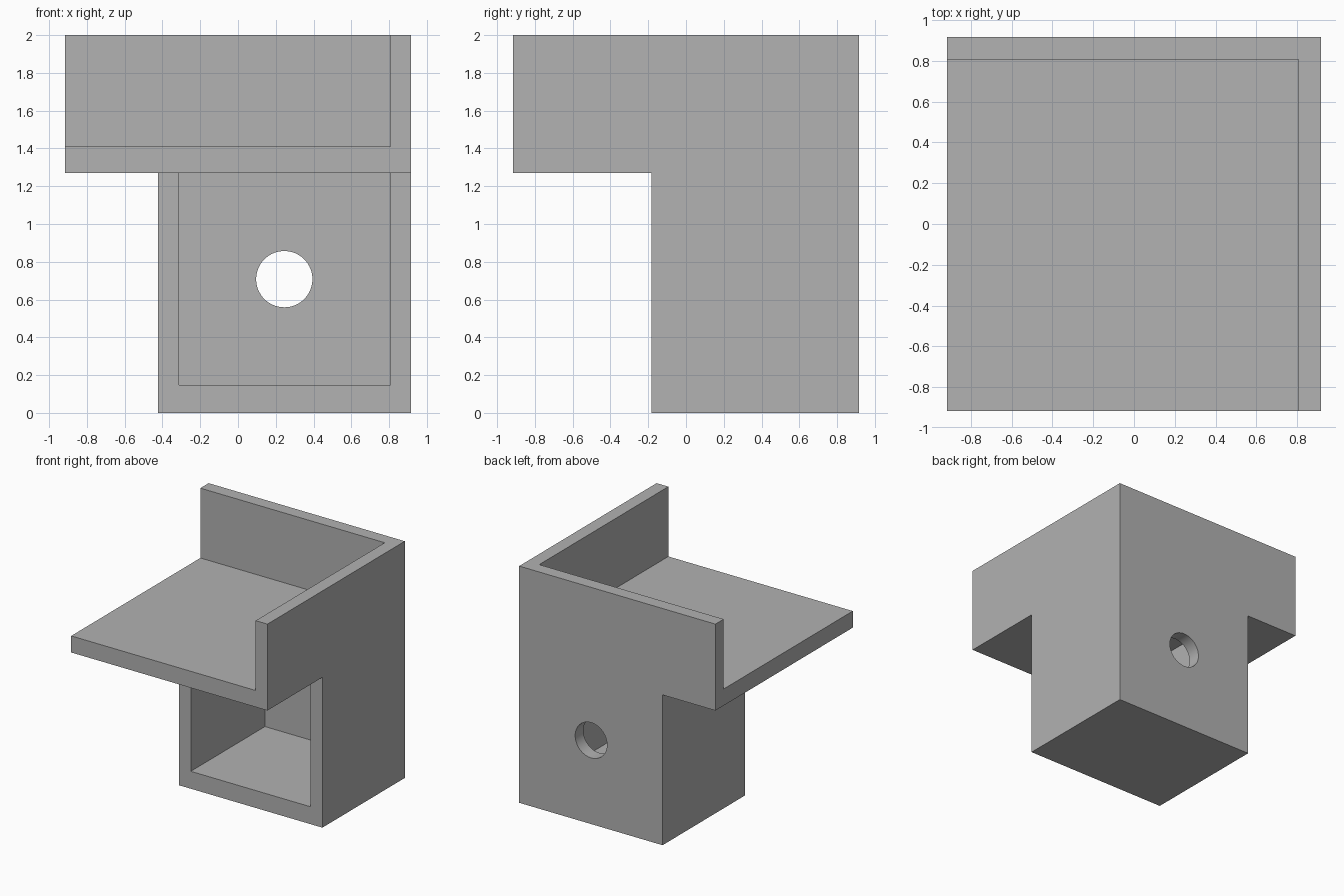
import bpy
import math

cube = bpy.data.objects.get("Cube")
if cube:
    bpy.data.objects.remove(cube, do_unlink=True)

# Main dimensions
HALF = 0.917        # half width and depth
INNER = 0.807       # inside face of the right and back walls
TOP = 2.0
SHELF_LOW, SHELF_TOP = 1.27, 1.41
BOX_LEFT, BOX_FRONT = -0.423, -0.183
WALL = HALF - INNER
FLOOR = 0.147
OVER = 1.2          # cutters reach past the outside

grey = bpy.data.materials.new("plain grey")
grey.use_nodes = True
colour = (0.445, 0.445, 0.445, 1)
grey.diffuse_color = colour
grey.node_tree.nodes["Principled BSDF"].inputs["Base Color"].default_value = colour


def block(name, low, high):
    """Box between two opposite corners."""
    bpy.ops.mesh.primitive_cube_add(size=1)
    obj = bpy.context.object
    obj.name = name
    obj.location = [(a + b) / 2 for a, b in zip(low, high)]
    obj.scale = [b - a for a, b in zip(low, high)]
    bpy.ops.object.transform_apply(location=True, rotation=False, scale=True)
    return obj


# Solid stock, carved into the bracket
bracket = block("corner_bracket", (-HALF, -HALF, 0), (HALF, HALF, TOP))
bracket.data.materials.append(grey)

cutters = [
    # Open tray above the shelf, leaving the right and back walls
    block("tray_cutter", (-OVER, -OVER, SHELF_TOP), (INNER, INNER, TOP + 0.2)),
    # Space under the shelf, in front of and beside the lower box
    block("front_cutter", (-OVER, -OVER, -0.2), (OVER, BOX_FRONT, SHELF_LOW)),
    block("side_cutter", (-OVER, -OVER, -0.2), (BOX_LEFT, OVER, SHELF_LOW)),
    # Hollow of the lower box, open to the front
    block("hollow_cutter", (BOX_LEFT + WALL, BOX_FRONT - 0.2, FLOOR),
          (INNER, INNER, SHELF_LOW)),
]

# Round hole through the back wall
bpy.ops.mesh.primitive_cylinder_add(vertices=64, radius=0.149, depth=0.4,
                                    location=(0.245, HALF, 0.708),
                                    rotation=(math.pi / 2, 0, 0))
hole = bpy.context.object
hole.name = "hole_cutter"
cutters.append(hole)

bpy.ops.object.select_all(action="DESELECT")
bpy.context.view_layer.objects.active = bracket
bracket.select_set(True)
for cutter in cutters:
    cutter.hide_render = True
    cut = bracket.modifiers.new(cutter.name, "BOOLEAN")
    cut.operation = "DIFFERENCE"
    cut.solver = "EXACT"
    cut.object = cutter
    bpy.ops.object.modifier_apply(modifier=cut.name)
    bpy.data.objects.remove(cutter, do_unlink=True)

bpy.ops.object.shade_smooth_by_angle(angle=math.radians(30))
